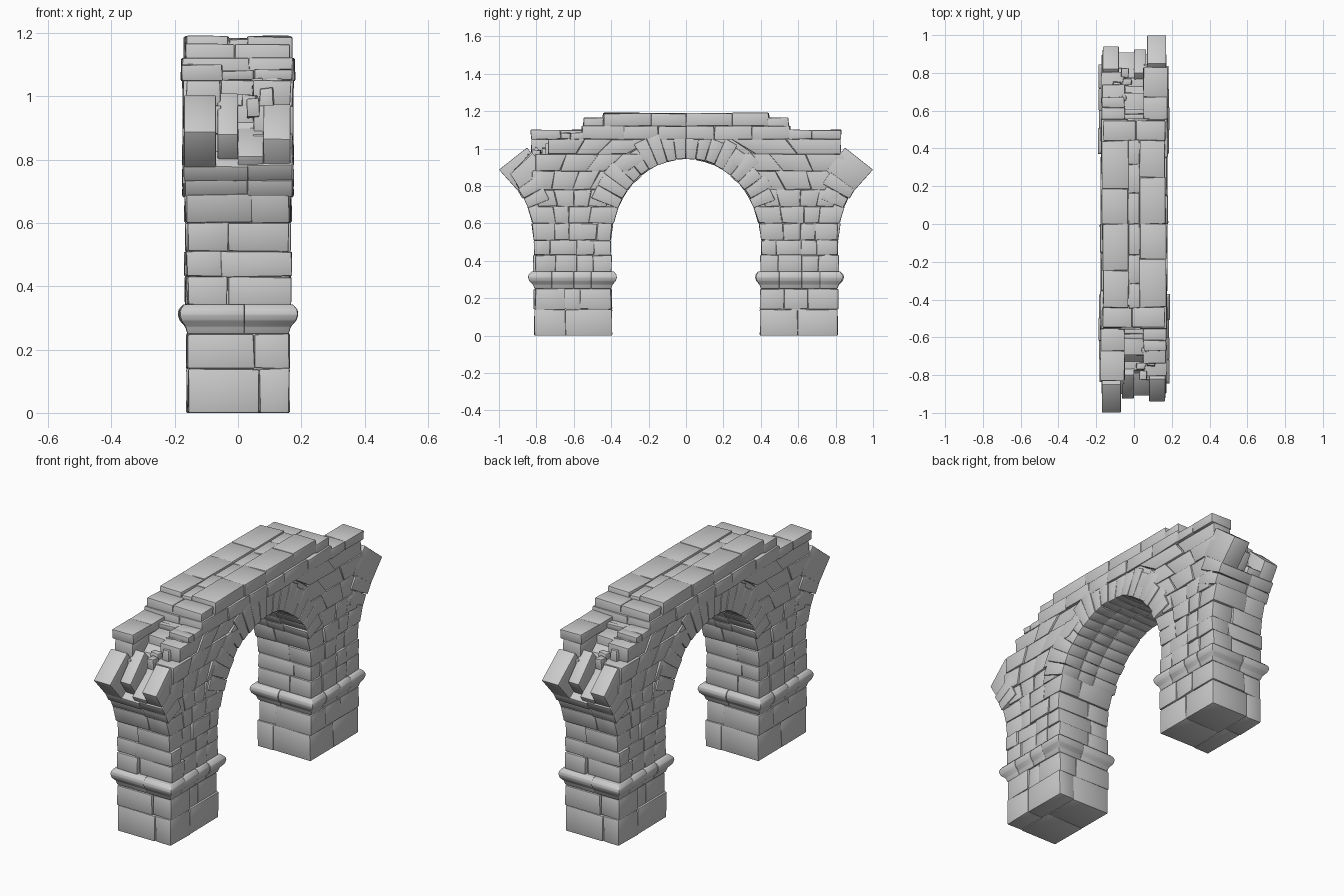
import bpy, bmesh, math, random
from mathutils import Vector

if "Cube" in bpy.data.objects:
    bpy.data.objects.remove(bpy.data.objects["Cube"])

random.seed(7)
R = random.uniform
A, B, SPRING, BAY = 0.40, 0.446, 0.50, 1.21   # arch ellipse, springing height, bay spacing


def ell(z, a=A, b=B):
    k = max(0.0, (z - SPRING) / b)
    return a * math.sqrt(max(0.0, 1 - k * k))


def inner(z): return ell(z)
def outer(z): return BAY - ell(z)
def extrados(z): return ell(z, 0.46, 0.51)
def extrados_out(z): return BAY - ell(z, 0.46, 0.51)


# d is the distance from the arch centre; the half is built towards -y
def loft(bm, rings):
    vs = [[bm.verts.new(p) for p in r] for r in rings]
    bm.faces.new(vs[0])
    bm.faces.new(vs[-1][::-1])
    for lo, hi in zip(vs, vs[1:]):
        for i in range(4):
            j = (i + 1) % 4
            bm.faces.new((lo[i], hi[i], hi[j], lo[j]))


def block(bm, quad, x0, x1, jit=0.003):
    loft(bm, [[Vector((x + R(-jit, jit), -d + R(-jit, jit), max(0, z + R(-jit, jit) * (z > 0.01))))
               for d, z in quad] for x in (x0, x1)])


def splits(n):
    return [0] + [(i + R(-0.22, 0.22)) / n for i in range(1, n)] + [1]


def course(bm, z0, z1, din, dout, bands, n):
    """One row of stones between two edge curves, in bands across the wall."""
    din = din if callable(din) else (lambda z, v=din: v)
    dout = dout if callable(dout) else (lambda z, v=dout: v)
    for x0, x1 in bands:
        ts = splits(n)
        for t0, t1 in zip(ts, ts[1:]):
            p = R(-0.006, 0.006)
            a = x0 - p if x0 < -0.1 else x0
            b = x1 + p if x1 > 0.1 else x1
            e0 = R(-0.005, 0.005) if t0 == 0 and din(z1) > 0.1 else 0
            e1 = R(-0.005, 0.007) if t1 == 1 else 0
            q = []
            for t, z, e in ((t0, z0, -e0), (t1, z0, e1), (t1, z1, e1), (t0, z1, -e0)):
                q.append((din(z) + (dout(z) - din(z)) * t + e, z))
            block(bm, q, a, b)


def two_bands(w):
    m = random.choice((-1, 1)) * R(0.02, 0.07)
    return [(-w, m), (m, w)]


def finish(bm, name, bevel, angle=25):
    bmesh.ops.recalc_face_normals(bm, faces=bm.faces)
    if bevel:
        bmesh.ops.bevel(bm, geom=bm.edges[:], offset=bevel, segments=2, profile=0.5,
                        affect='EDGES', clamp_overlap=True)
    me = bpy.data.meshes.new(name)
    bm.to_mesh(me)
    bm.free()
    # second half is the same stonework turned half round
    for side, rot in (("front", 0), ("back", math.pi)):
        ob = bpy.data.objects.new(f"{name}_{side}", me)
        ob.rotation_euler.z = rot
        bpy.context.collection.objects.link(ob)
    bpy.ops.object.select_all(action='DESELECT')
    ob.select_set(True)
    bpy.context.view_layer.objects.active = ob
    bpy.ops.object.shade_smooth_by_angle(angle=math.radians(angle))


# pier courses
bm = bmesh.new()
course(bm, 0, 0.14, inner, outer, two_bands(0.162), 2)
course(bm, 0.14, 0.25, inner, outer, two_bands(0.160), 3)
for z0, z1 in ((0.34, 0.43), (0.43, 0.51), (0.51, 0.60), (0.60, 0.69)):
    course(bm, z0, z1, inner, outer, two_bands(0.164), 4)
course(bm, 0.69, 0.78, extrados, extrados_out, two_bands(0.164), 4)
finish(bm, "pier_stones", 0.005)

# moulded cornice round the pier
bm = bmesh.new()
PROFILE = ((0.25, 0.0), (0.272, 0.006), (0.292, 0.021), (0.310, 0.026), (0.326, 0.024), (0.342, 0.012))
for x0, x1 in ((-0.16, 0.02), (0.02, 0.16)):
    ts = splits(4)
    for t0, t1 in zip(ts, ts[1:]):
        k, rings = R(0.85, 1.2), []
        for z, o in PROFILE:
            o *= k
            a, b = (x0 - o if x0 < -0.1 else x0), (x1 + o if x1 > 0.1 else x1)
            d0 = 0.40 + 0.41 * t0 - (o if t0 == 0 else 0)
            d1 = 0.40 + 0.41 * t1 + (o * 1.2 if t1 == 1 else 0)
            rings.append([Vector((a, -d0, z)), Vector((b, -d0, z)), Vector((b, -d1, z)), Vector((a, -d1, z))])
        loft(bm, rings)
finish(bm, "cornice_stones", 0.003, 35)

# spandrel courses, broken back in steps at the ruined end
bm = bmesh.new()
LEFT, MID, RIGHT = (-0.168, -0.055), (-0.055, 0.05), (0.05, 0.168)
for z0, z1, ends in ((0.78, 0.88, (0.84, 0.82, 0.82)), (0.88, 0.97, (0.84, 0.78, 0.80)),
                     (0.97, 1.05, (0.83, 0.69, 0.74))):
    for band, end, n in zip((LEFT, MID, RIGHT), ends, (3, 5, 4)):
        course(bm, z0, z1, extrados, end, [band], n)
course(bm, 1.05, 1.10, 0.55, 0.83, [(-0.172, -0.05)], 2)
course(bm, 1.05, 1.08, 0.55, 0.61, [MID], 2)
course(bm, 1.05, 1.085, 0.55, 0.67, [RIGHT], 2)
course(bm, 1.05, 1.12, 0, 0.55, two_bands(0.174), 3)
for i in range(9):                                   # loose rubble on the broken slope
    d, x = R(0.60, 0.78), R(-0.03, 0.12)
    z = 1.09 - (d - 0.58) * 0.55
    s, h = R(0.025, 0.045), R(0.0, 0.015)
    block(bm, [(d, z - 0.05), (d + s, z - 0.05), (d + s, z + h), (d, z + h)], x, x + R(0.035, 0.05), 0.005)
finish(bm, "spandrel_stones", 0.004)

# capping slabs
bm = bmesh.new()
course(bm, 1.12, 1.19, 0, 0.44, [(-0.168, -0.03)], 2)
course(bm, 1.12, 1.182, 0, 0.44, [(-0.03, 0.03)], 3)
course(bm, 1.12, 1.187, 0, 0.44, [(0.03, 0.168)], 2)
course(bm, 1.10, 1.165, 0.44, 0.55, [(-0.17, -0.01), (-0.01, 0.165)], 1)
finish(bm, "capping_slabs", 0.005)


# arch voussoirs, plus the springers of the broken neighbouring arch
def voussoirs(bm, t_start, t_end, n, flip, bands):
    for x0, x1 in bands:
        for i in range(n):
            t0, t1 = (math.radians(t_start + (t_end - t_start) * (i + k) / n) for k in (0, 1))
            length, lift, q = R(0.115, 0.165), R(-0.004, 0.004), []
            for t, l in ((t0, lift), (t0, length), (t1, length), (t1, lift)):
                nrm = Vector((math.cos(t) / A, math.sin(t) / B)).normalized()
                d, z = A * math.cos(t) + nrm.x * l, SPRING + B * math.sin(t) + nrm.y * l
                q.append((BAY - d if flip else d, z))
            p = R(0, 0.007)
            block(bm, q, x0 - (p if x0 < -0.1 else 0), x1 + (p if x1 > 0.1 else 0), 0.002)


bm = bmesh.new()
voussoirs(bm, 24, 90, 9, False, [(-0.169, -0.03), (-0.03, 0.07), (0.07, 0.169)])
voussoirs(bm, 24, 39, 2, True, [(-0.168, 0.03), (0.03, 0.168)])
finish(bm, "arch_voussoirs", 0.004)

# jutting stones of the broken arch
bm = bmesh.new()
block(bm, [(1.0, 0.887), (0.90, 0.775), (0.75, 0.88), (0.85, 1.005)], -0.17, -0.07, 0)
block(bm, [(0.925, 0.88), (0.87, 0.80), (0.72, 0.92), (0.80, 1.01)], -0.065, 0.0, 0.001)
block(bm, [(0.91, 0.81), (0.87, 0.75), (0.72, 0.82), (0.79, 0.90)], 0.0, 0.08, 0.001)
block(bm, [(0.94, 0.865), (0.87, 0.755), (0.72, 0.86), (0.82, 0.975)], 0.08, 0.166, 0.001)
finish(bm, "broken_springers", 0.004)

# mortar core behind the joints
bm = bmesh.new()
T = [math.radians(a) for a in range(0, 91, 6)]
pts = [(0.415, 0.006)]
pts += [((A + 0.012) * math.cos(t), SPRING + (B + 0.012) * math.sin(t)) for t in T]
pts += [(0, 1.175), (0.43, 1.175), (0.44, 1.15), (0.54, 1.15), (0.56, 1.06), (0.66, 1.04),
        (0.73, 0.97), (0.79, 0.90), (0.85, 0.80)]
pts += [(BAY - (A + 0.012) * math.cos(t), SPRING + (B + 0.012) * math.sin(t)) for t in reversed(T[:6])]
pts += [(0.797, 0.006)]
face = bm.faces.new([bm.verts.new((-0.152, -d, z)) for d, z in pts])
ext = bmesh.ops.extrude_face_region(bm, geom=[face])
bmesh.ops.translate(bm, vec=(0.304, 0, 0), verts=[g for g in ext["geom"] if isinstance(g, bmesh.types.BMVert)])
finish(bm, "mortar_core", 0)
